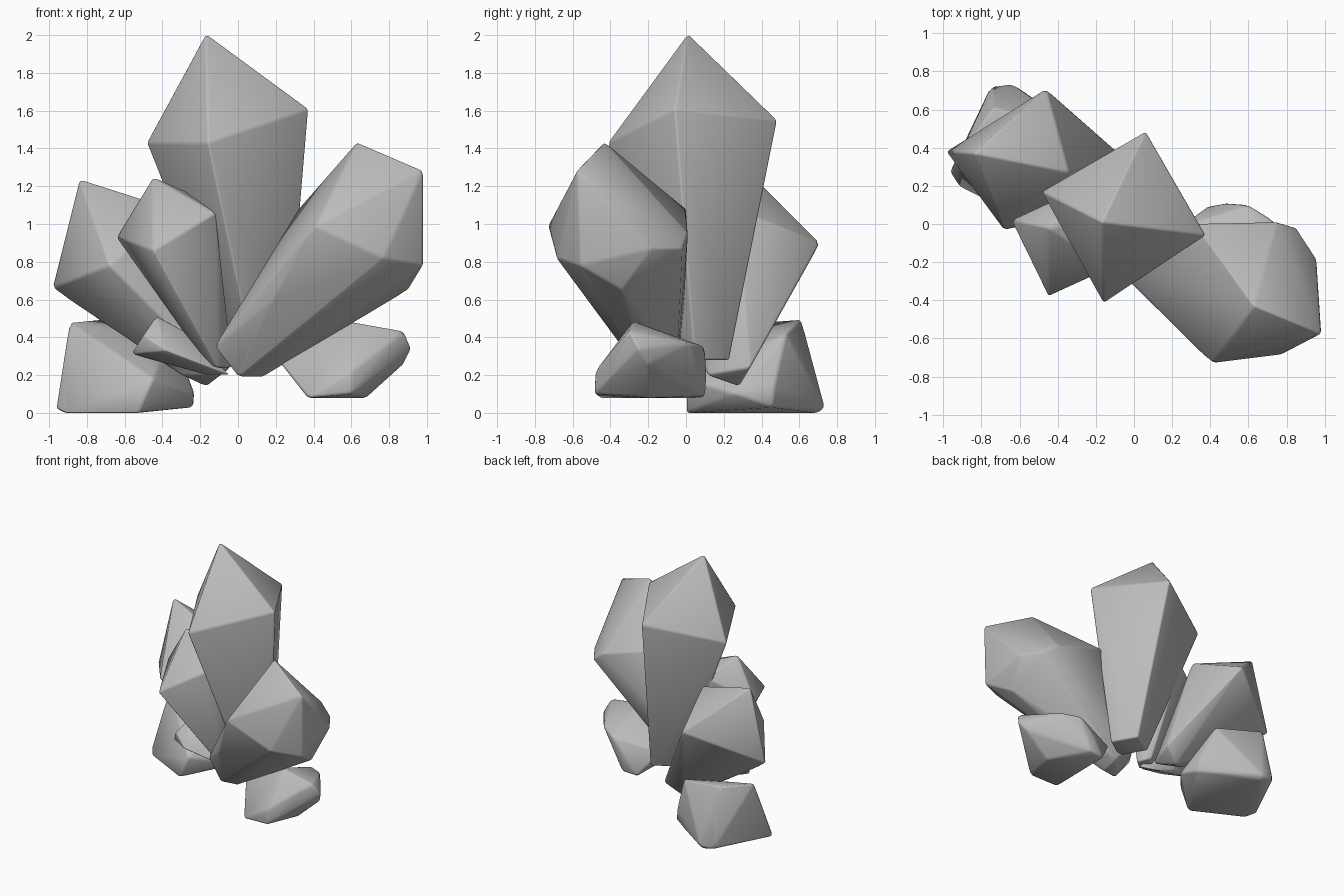
import bpy, bmesh, math
from mathutils import Vector

stone = bpy.data.materials.new("grey stone")
stone.diffuse_color = (0.5, 0.5, 0.5, 1)


def gem(name, points, bevel=0.012):
    """Faceted stone: convex hull of a few corner points with softened edges."""
    bm = bmesh.new()
    for p in points:
        bm.verts.new(p)
    res = bmesh.ops.convex_hull(bm, input=bm.verts)
    junk = {g for g in res["geom_interior"] + res["geom_unused"]
            if isinstance(g, bmesh.types.BMVert) and g.is_valid}
    bmesh.ops.delete(bm, geom=list(junk), context='VERTS')
    bmesh.ops.dissolve_limit(bm, angle_limit=math.radians(4),
                             verts=bm.verts, edges=bm.edges)
    bmesh.ops.recalc_face_normals(bm, faces=bm.faces)
    me = bpy.data.meshes.new(name)
    bm.to_mesh(me)
    bm.free()
    me.materials.append(stone)
    ob = bpy.data.objects.new(name, me)
    bpy.context.collection.objects.link(ob)
    mod = ob.modifiers.new("soft_edges", 'BEVEL')
    mod.width = bevel
    mod.segments = 2
    mod.limit_method = 'ANGLE'
    mod.angle_limit = math.radians(12)
    for f in me.polygons:
        f.use_smooth = True
    return ob


# Tall centre crystal: square shoulder, pointed tip, shoulder scaled down for the foot
shoulder = [Vector(p) for p in ((0.06, 0.485, 1.55), (0.375, -0.06, 1.61),
                                (-0.16, -0.415, 1.43), (-0.485, 0.17, 1.43))]
mid = Vector((-0.05, 0.04, 0))
foot = []
for s in shoulder:
    q = (s - mid) * 0.34
    foot.append((0.12 + q.x, 0.08 + q.y, 0.28))
gem("centre_crystal", [(-0.17, 0.01, 2.01)] + shoulder + foot)

# Broad crystal leaning right and forward
gem("right_crystal", [
    (0.63, -0.43, 1.435), (0.98, -0.575, 1.285), (0.98, -0.56, 0.78),
    (0.41, -0.73, 0.99), (0.77, -0.685, 0.82), (0.32, 0.0, 1.08),
    (0.75, 0.01, 0.95), (0.85, -0.02, 0.87), (0.955, -0.18, 0.87),
    (0.90, -0.34, 0.65), (0.17, -0.49, 0.58), (-0.125, -0.20, 0.35),
    (0.0, -0.22, 0.19), (0.13, -0.2, 0.19), (-0.02, -0.02, 0.4), (0.13, -0.05, 0.22)])

# Slim crystal at the front left
gem("front_left_crystal", [
    (-0.45, -0.02, 1.25), (-0.45, -0.38, 0.86), (-0.645, 0.02, 0.93),
    (-0.12, -0.23, 1.06), (-0.30, 0.18, 1.10), (-0.16, 0.0, 1.12),
    (-0.17, 0.0, 0.26), (-0.11, -0.07, 0.24), (-0.03, 0.0, 0.24), (-0.09, 0.09, 0.25)])

# Crystal leaning back left
gem("back_left_crystal", [
    (-0.84, 0.37, 1.24), (-0.46, 0.71, 0.90), (-0.985, 0.38, 0.66),
    (-0.68, -0.035, 0.78), (-0.34, 0.27, 1.08),
    (-0.17, 0.28, 0.14), (-0.04, 0.34, 0.24), (-0.30, 0.2, 0.2), (-0.1, 0.11, 0.2)])

# Small shard low at the front left
gem("small_shard", [
    (-0.565, -0.02, 0.31), (-0.43, 0.01, 0.515), (-0.38, -0.15, 0.33),
    (-0.29, 0.0, 0.44), (-0.50, -0.09, 0.41), (-0.35, 0.04, 0.27),
    (-0.04, 0.0, 0.2), (-0.17, 0.04, 0.2), (-0.12, -0.05, 0.23)], 0.008)

# Chunky rock on the ground at the back left
gem("left_rock", [
    (-0.895, 0.40, 0.48), (-0.74, 0.61, 0.495), (-0.52, 0.43, 0.42),
    (-0.35, 0.53, 0.42), (-0.25, 0.47, 0.14), (-0.235, 0.46, 0.03),
    (-0.965, 0.27, 0.02), (-0.92, 0.20, 0.0), (-0.64, 0.735, 0.03),
    (-0.75, 0.72, 0.03), (-0.53, 0.0, 0.0), (-0.45, 0.0, 0.18),
    (-0.23, 0.26, 0.1), (-0.32, 0.3, 0.22), (-0.65, 0.7, 0.0)], 0.015)

# Rounded rock low on the right
gem("right_rock", [
    (0.60, -0.28, 0.485), (0.88, -0.30, 0.435), (0.92, -0.25, 0.34),
    (0.88, -0.2, 0.26), (0.73, 0.02, 0.37), (0.60, 0.10, 0.35),
    (0.48, 0.108, 0.22), (0.22, -0.22, 0.27), (0.23, -0.02, 0.28),
    (0.38, 0.09, 0.08), (0.50, 0.10, 0.09), (0.68, -0.2, 0.08),
    (0.37, -0.46, 0.08), (0.60, -0.485, 0.1), (0.60, -0.48, 0.22)], 0.015)
